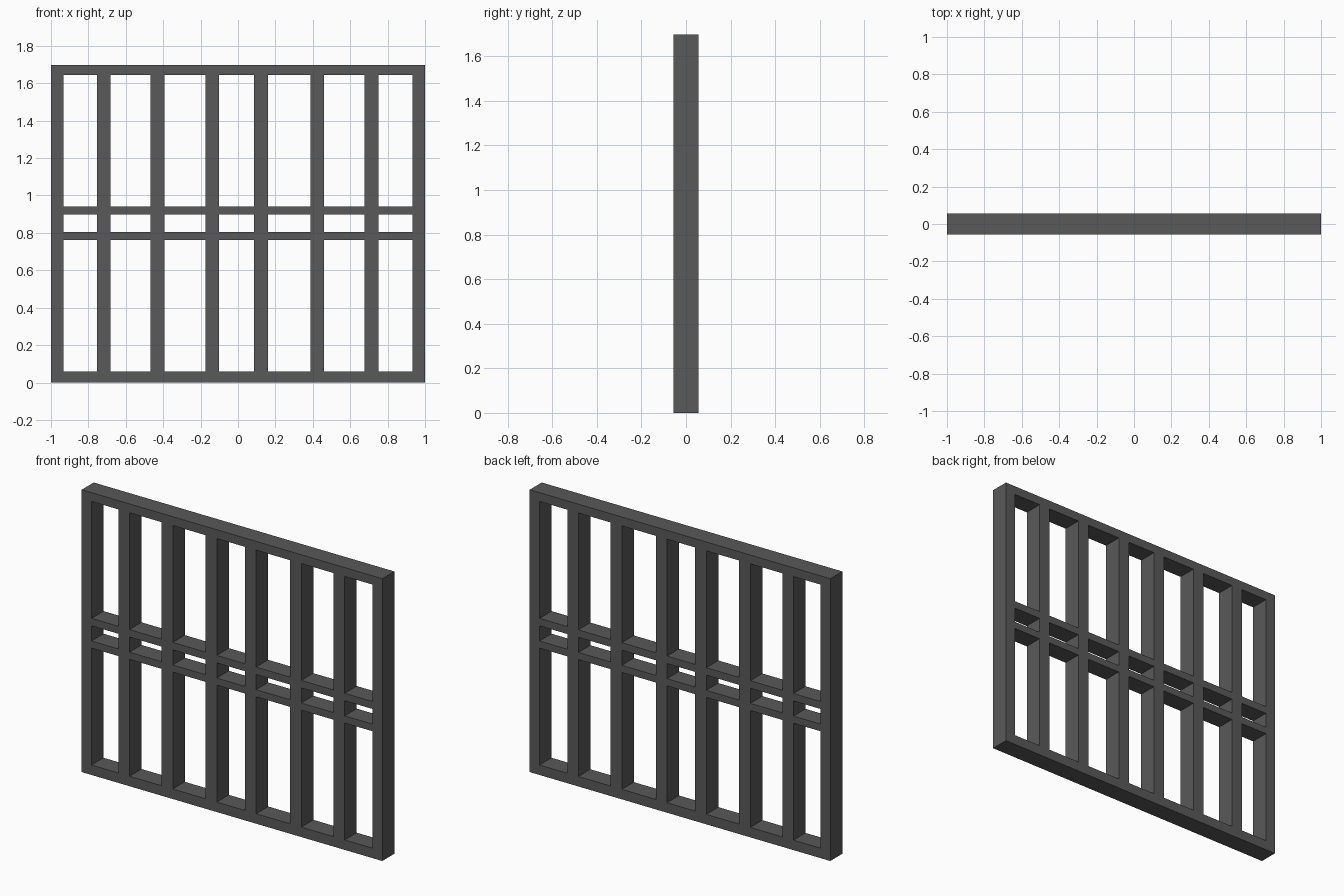
import bpy, bmesh

if "Cube" in bpy.data.objects:
    bpy.data.objects.remove(bpy.data.objects["Cube"])

DEPTH = 0.114  # full thickness of the lattice

mat = bpy.data.materials.new("dark_grey")
mat.diffuse_color = (0.1, 0.1, 0.1, 1)
mat.use_nodes = True
mat.node_tree.nodes["Principled BSDF"].inputs["Base Color"].default_value = mat.diffuse_color

# Bar edges: even-indexed intervals are solid bars, odd ones are openings
xs = [-1, -0.934, -0.755, -0.682, -0.468, -0.394, -0.175, -0.101,
      0.086, 0.161, 0.387, 0.461, 0.676, 0.750, 0.934, 1]
zs = [0, 0.06, 0.763, 0.806, 0.897, 0.942, 1.645, 1.698]

# Window lattice: flat grid with the panes left open, then thickened
bm = bmesh.new()
y = -DEPTH / 2
verts = [[bm.verts.new((x, y, z)) for z in zs] for x in xs]
for i in range(len(xs) - 1):
    for j in range(len(zs) - 1):
        if i % 2 and j % 2:
            continue  # pane opening
        bm.faces.new((verts[i][j], verts[i + 1][j],
                      verts[i + 1][j + 1], verts[i][j + 1]))
ext = bmesh.ops.extrude_face_region(bm, geom=bm.faces[:], use_keep_orig=True)
moved = [g for g in ext["geom"] if isinstance(g, bmesh.types.BMVert)]
bmesh.ops.translate(bm, verts=moved, vec=(0, DEPTH, 0))
bmesh.ops.recalc_face_normals(bm, faces=bm.faces[:])

mesh = bpy.data.meshes.new("window_lattice")
bm.to_mesh(mesh)
bm.free()
mesh.materials.append(mat)
obj = bpy.data.objects.new("window_lattice", mesh)
bpy.context.collection.objects.link(obj)
